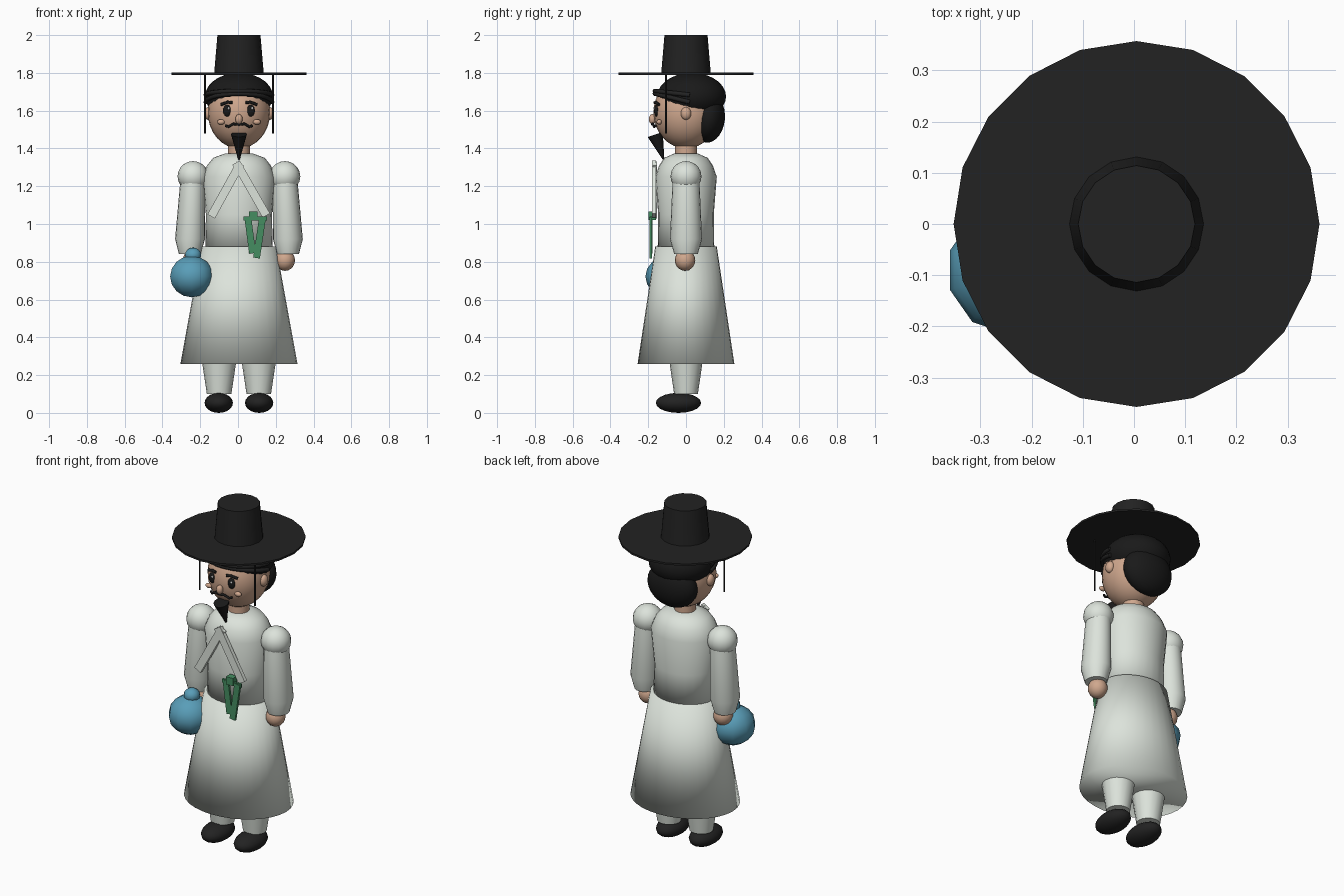
import bpy, bmesh, math
from mathutils import Vector, Matrix

if "Cube" in bpy.data.objects:
    bpy.data.objects.remove(bpy.data.objects["Cube"])


def mat(name, r, g, b):
    m = bpy.data.materials.new(name)
    m.diffuse_color = (r, g, b, 1)
    m.use_nodes = True
    m.node_tree.nodes["Principled BSDF"].inputs["Base Color"].default_value = m.diffuse_color
    return m


ROBE = mat("robe_white", 0.72, 0.77, 0.71)
SKIN = mat("skin", 0.63, 0.39, 0.27)
BLACK = mat("hat_black", 0.016, 0.016, 0.016)
HAIR = mat("hair_black", 0.010, 0.010, 0.010)
BLUE = mat("gourd_blue", 0.10, 0.34, 0.48)
GREEN = mat("tassel_green", 0.06, 0.27, 0.12)
WHITE = mat("eye_white", 0.85, 0.85, 0.85)


def finish(name, bm, material, smooth=True, angle=None):
    bmesh.ops.recalc_face_normals(bm, faces=bm.faces)
    me = bpy.data.meshes.new(name)
    bm.to_mesh(me)
    bm.free()
    me.materials.append(material)
    ob = bpy.data.objects.new(name, me)
    bpy.context.collection.objects.link(ob)
    if smooth:
        me.polygons.foreach_set("use_smooth", [True] * len(me.polygons))
        if angle:
            bpy.context.view_layer.objects.active = ob
            ob.select_set(True)
            bpy.ops.object.shade_smooth_by_angle(angle=math.radians(angle))
            ob.select_set(False)
    return ob


def ball(name, c, r, material, seg=20, rings=12, tilt=0):
    bm = bmesh.new()
    bmesh.ops.create_uvsphere(bm, u_segments=seg, v_segments=rings, radius=1)
    m = Matrix.Translation(c) @ Matrix.Rotation(tilt, 4, 'X') @ Matrix.Diagonal((*r, 1))
    bmesh.ops.transform(bm, matrix=m, verts=bm.verts)
    return finish(name, bm, material)


def lathe(name, rows, material, seg=24, sx=1.0, angle=None, y=0.0):
    """rows: (centre x, z, radius); capped at both ends."""
    bm = bmesh.new()
    rings = [[bm.verts.new((cx + sx * r * math.cos(2 * math.pi * i / seg),
                            y + r * math.sin(2 * math.pi * i / seg), z))
              for i in range(seg)] for cx, z, r in rows]
    for a, b in zip(rings, rings[1:]):
        for i in range(seg):
            j = (i + 1) % seg
            bm.faces.new((a[i], a[j], b[j], b[i]))
    bm.faces.new(rings[0])
    bm.faces.new(rings[-1])
    return finish(name, bm, material, True, angle)


def rod(name, a, b, r1, r2, material, seg=8, angle=40):
    a, b = Vector(a), Vector(b)
    bm = bmesh.new()
    bmesh.ops.create_cone(bm, cap_ends=True, segments=seg, radius1=r1, radius2=r2, depth=(b - a).length)
    m = Matrix.Translation((a + b) / 2) @ (b - a).to_track_quat('Z', 'Y').to_matrix().to_4x4()
    bmesh.ops.transform(bm, matrix=m, verts=bm.verts)
    return finish(name, bm, material, True, angle)


def strip(name, a, b, width, thick, y, material):
    """Flat bar between two (x, z) points, facing the front."""
    a, b = Vector((a[0], y, a[1])), Vector((b[0], y, b[1]))
    d = b - a
    bm = bmesh.new()
    bmesh.ops.create_cube(bm, size=1)
    m = (Matrix.Translation((a + b) / 2) @ Matrix.Rotation(math.atan2(d.x, d.z), 4, 'Y')
         @ Matrix.Diagonal((width, thick, d.length, 1)))
    bmesh.ops.transform(bm, matrix=m, verts=bm.verts)
    return finish(name, bm, material, False)


def tube(name, pts, r, material):
    cu = bpy.data.curves.new(name, 'CURVE')
    cu.dimensions = '3D'
    cu.bevel_depth = r
    cu.bevel_resolution = 2
    cu.use_fill_caps = True
    sp = cu.splines.new('POLY')
    sp.points.add(len(pts) - 1)
    for p, q in zip(sp.points, pts):
        p.co = (*q, 1)
    cu.materials.append(material)
    ob = bpy.data.objects.new(name, cu)
    bpy.context.collection.objects.link(ob)
    return ob


# Robe
lathe("robe_skirt", [(0, 0.26, 0.256), (0, 0.88, 0.163)], ROBE, 32, 1.21)
lathe("robe_torso", [(0, 0.86, 0.150), (0, 1.05, 0.147), (0, 1.25, 0.163), (0, 1.31, 0.142),
                     (0, 1.35, 0.115), (0, 1.372, 0.065)], ROBE, 24, 1.19)
# Crossed collar
strip("collar_left", (0.008, 1.32), (-0.147, 1.04), 0.045, 0.022, -0.165, ROBE)
strip("collar_right", (-0.015, 1.325), (0.145, 1.045), 0.045, 0.022, -0.169, ROBE)

# Limbs
for s, side in ((-1, "left"), (1, "right")):
    ball("shoulder_" + side, (s * 0.243, 0, 1.252), (0.082, 0.082, 0.081), ROBE, 16, 10)
    lathe("sleeve_" + side, [(s * 0.243, 1.25, 0.070), (s * 0.246, 1.19, 0.073), (s * 0.259, 0.92, 0.085),
                             (s * 0.260, 0.84, 0.062)], ROBE, 20, 0.93, 50)
    ball("hand_" + side, (s * 0.244, -0.005, 0.808), (0.053, 0.054, 0.056), SKIN, 16, 10)
    lathe("trouser_leg_" + side, [(s * 0.105, 0.10, 0.063), (s * 0.105, 0.32, 0.095)], ROBE, 16, 1.03, 50)
    ball("shoe_" + side, (s * 0.107, -0.04, 0.053), (0.075, 0.120, 0.053), BLACK, 16, 10)

# Head and neck
lathe("neck", [(0, 1.33, 0.058), (0, 1.45, 0.058)], SKIN, 16, 1, 50)
ball("head", (0, 0, 1.59), (0.165, 0.172, 0.19), SKIN, 24, 16)
ball("nose", (0, -0.178, 1.555), (0.019, 0.019, 0.027), SKIN, 12, 8)
ball("hair_top", (0, 0.03, 1.675), (0.180, 0.182, 0.125), HAIR, 24, 14)
ball("hair_back", (0, 0.118, 1.56), (0.152, 0.088, 0.13), HAIR, 24, 14, -0.1)

# Face details, mirrored
for s, side in ((-1, "left"), (1, "right")):
    ball("ear_" + side, (s * 0.163, 0, 1.585), (0.022, 0.028, 0.034), SKIN, 12, 8)
    ball("cheek_" + side, (s * 0.095, -0.142, 1.54), (0.021, 0.014, 0.014), SKIN, 12, 8)
    ball("eye_" + side, (s * 0.062, -0.157, 1.60), (0.023, 0.012, 0.031), HAIR, 14, 10)
    ball("eye_glint_" + side, (s * 0.062 + 0.008, -0.169, 1.612), (0.006, 0.004, 0.007), WHITE, 8, 6)
    tube("eyebrow_" + side, [(s * 0.035, -0.165, 1.643), (s * 0.06, -0.160, 1.645),
                             (s * 0.095, -0.144, 1.632)], 0.008, HAIR)
    tube("moustache_" + side, [(0, -0.178, 1.527), (s * 0.03, -0.176, 1.530),
                               (s * 0.055, -0.168, 1.515), (s * 0.07, -0.160, 1.520)], 0.007, HAIR)
rod("beard", (0, -0.163, 1.474), (0, -0.116, 1.333), 0.042, 0.002, HAIR, 12)

# Two headband rolls across the forehead
for k, (z0, z1) in enumerate(((1.704, 1.683), (1.690, 1.645))):
    pts = []
    for i in range(17):
        t = math.pi * i / 16
        f = math.sin(t)
        pts.append((0.176 * math.cos(t), 0.02 - 0.185 * f, z1 + (z0 - z1) * f))
    tube("headband_%d" % k, pts, 0.012, BLACK)

# Hat
lathe("hat_brim", [(0, 1.790, 0.357), (0, 1.801, 0.357)], BLACK, 20, 1, 30)
lathe("hat_crown", [(0, 1.80, 0.131), (0, 2.0, 0.114)], BLACK, 16, 1, 30)
for s, side in ((-1, "left"), (1, "right")):
    rod("hat_cord_" + side, (s * 0.180, -0.106, 1.79), (s * 0.180, -0.106, 1.48), 0.005, 0.005, BLACK)

# Gourd bottle
ball("gourd_body", (-0.250, -0.09, 0.722), (0.120, 0.125, 0.11), BLUE, 10, 8)
ball("gourd_neck", (-0.243, -0.09, 0.835), (0.045, 0.045, 0.040), BLUE, 10, 8)

# Green tassel with knot
strip("tassel_bar", (0.025, 1.03), (0.148, 1.03), 0.022, 0.012, -0.185, GREEN)
strip("tassel_knot", (0.077, 1.02), (0.077, 1.065), 0.045, 0.04, -0.178, GREEN)
strip("tassel_ribbon_left", (0.047, 1.035), (0.072, 0.845), 0.036, 0.014, -0.185, GREEN)
strip("tassel_ribbon_right", (0.125, 1.035), (0.093, 0.82), 0.036, 0.014, -0.187, GREEN)

# Centre the whole figure on x
for ob in bpy.context.collection.objects:
    ob.location.x += 0.005
